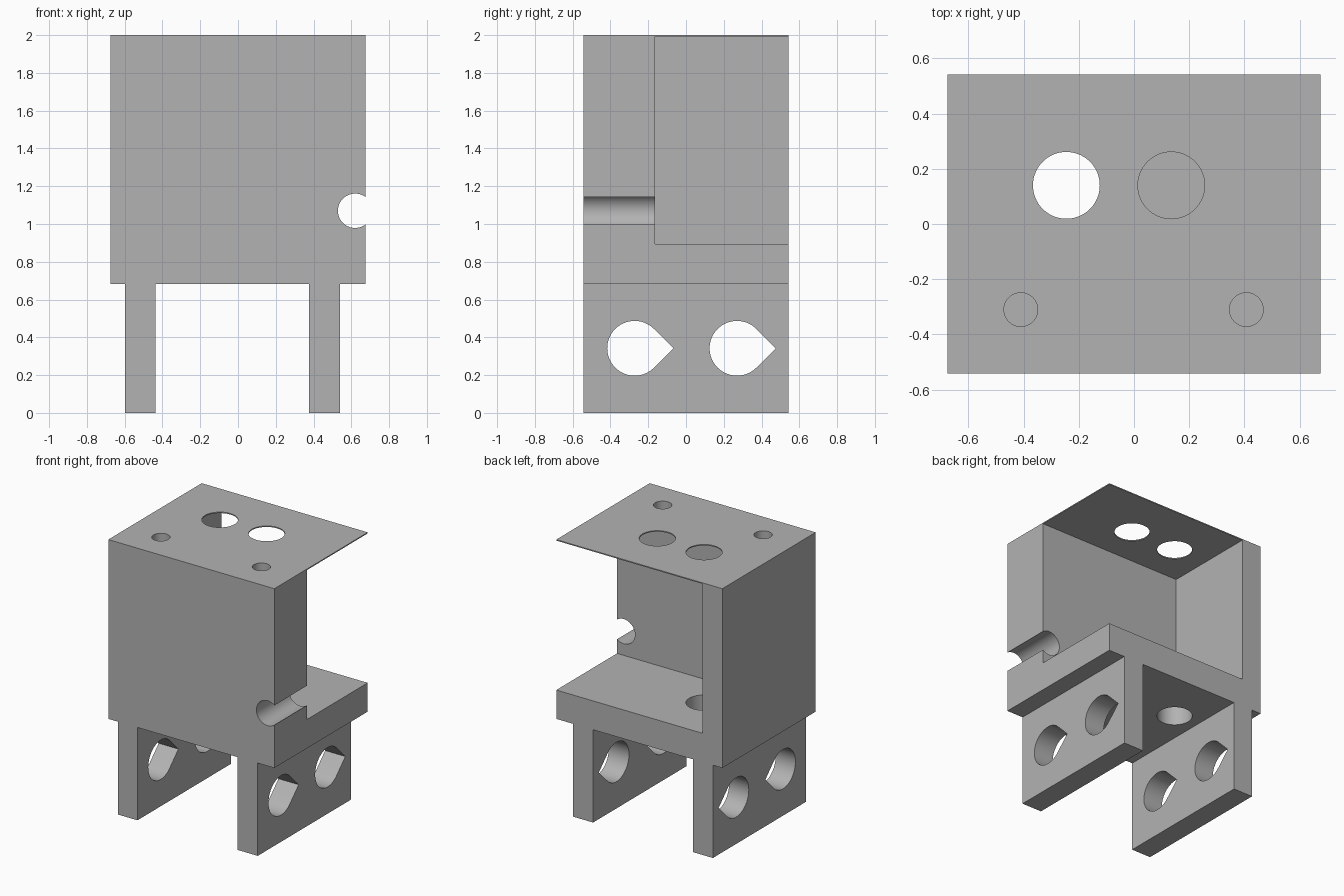
import bpy
import math

default = bpy.data.objects.get("Cube")
if default:
    bpy.data.objects.remove(default, do_unlink=True)

grey = bpy.data.materials.new("plain grey")
grey.use_nodes = True
grey.diffuse_color = (0.45, 0.45, 0.45, 1)
grey.node_tree.nodes["Principled BSDF"].inputs["Base Color"].default_value = grey.diffuse_color


def prism(name, outline, place, start, end):
    """Extrude a 2D outline from start to end; place maps (u, v, depth) to xyz."""
    n = len(outline)
    verts = [place(u, v, d) for d in (start, end) for u, v in outline]
    faces = [list(range(n)), list(range(n, 2 * n))]
    faces += [[i, (i + 1) % n, n + (i + 1) % n, n + i] for i in range(n)]
    mesh = bpy.data.meshes.new(name)
    mesh.from_pydata(verts, [], faces)
    mesh.materials.append(grey)
    obj = bpy.data.objects.new(name, mesh)
    bpy.context.collection.objects.link(obj)
    bpy.ops.object.select_all(action='DESELECT')
    obj.select_set(True)
    bpy.context.view_layer.objects.active = obj
    bpy.ops.object.mode_set(mode='EDIT')
    bpy.ops.mesh.select_all(action='SELECT')
    bpy.ops.mesh.normals_make_consistent(inside=False)
    bpy.ops.object.mode_set(mode='OBJECT')
    return obj


def along_x(u, v, d):
    return (d, u, v)


def along_y(u, v, d):
    return (u, d, v)


def along_z(u, v, d):
    return (u, v, d)


def box(name, x0, x1, y0, y1, z0, z1):
    return prism(name, [(x0, y0), (x1, y0), (x1, y1), (x0, y1)], along_z, z0, z1)


def circle(u, v, r, sides=64):
    return [(u + r * math.cos(math.tau * i / sides),
             v + r * math.sin(math.tau * i / sides)) for i in range(sides)]


def teardrop(u, v, r, sides=48):
    arc = [math.pi / 4 + 1.5 * math.pi * i / sides for i in range(sides + 1)]
    points = [(u + r * math.cos(a), v + r * math.sin(a)) for a in arc]
    return points + [(u + r * math.sqrt(2), v)]


def combine(target, tool, operation):
    tool.hide_render = True
    mod = target.modifiers.new(operation.lower(), 'BOOLEAN')
    mod.operation = operation
    mod.solver = 'EXACT'
    mod.object = tool
    bpy.ops.object.select_all(action='DESELECT')
    target.select_set(True)
    bpy.context.view_layer.objects.active = target
    bpy.ops.object.modifier_apply(modifier=mod.name)
    bpy.data.objects.remove(tool, do_unlink=True)


W, D, H = 0.675, 0.542, 2.0
BASE, FLOOR, CEILING = 0.682, 0.894, 1.992
BLOCK_BACK = -0.163

# Housing block with two mounting legs
bracket = box("bracket_body", -W, W, -D, D, BASE, H)
for x0, x1 in ((-0.598, -0.438), (0.376, 0.54)):
    combine(bracket, box("leg", x0, x1, -D, D, 0, BASE + 0.05), 'UNION')

# Open bay behind the front block, leaving a side wall, floor and thin roof
combine(bracket, box("bay", -0.513, 1, BLOCK_BACK, 1, FLOOR, CEILING), 'DIFFERENCE')

# Rod channel breaking out through the side
combine(bracket, prism("rod_channel", circle(0.62, 1.07, 0.091), along_y, -1, 0), 'DIFFERENCE')

# Roof holes; only the first continues through the floor
for x, bottom in ((-0.245, 0.5), (0.135, 1.5)):
    combine(bracket, prism("round_hole", circle(x, 0.14, 0.121), along_z, bottom, 2.2),
            'DIFFERENCE')

# Blind screw holes in the front block
for x in (-0.41, 0.407):
    combine(bracket, prism("screw_hole", circle(x, -0.31, 0.061), along_z, 1.5, 2.2),
            'DIFFERENCE')

# Teardrop holes through both legs
for y in (-0.272, 0.27):
    combine(bracket, prism("teardrop_hole", teardrop(y, 0.342, 0.145), along_x, -1, 1),
            'DIFFERENCE')

bpy.ops.object.shade_smooth_by_angle(angle=math.radians(30))
